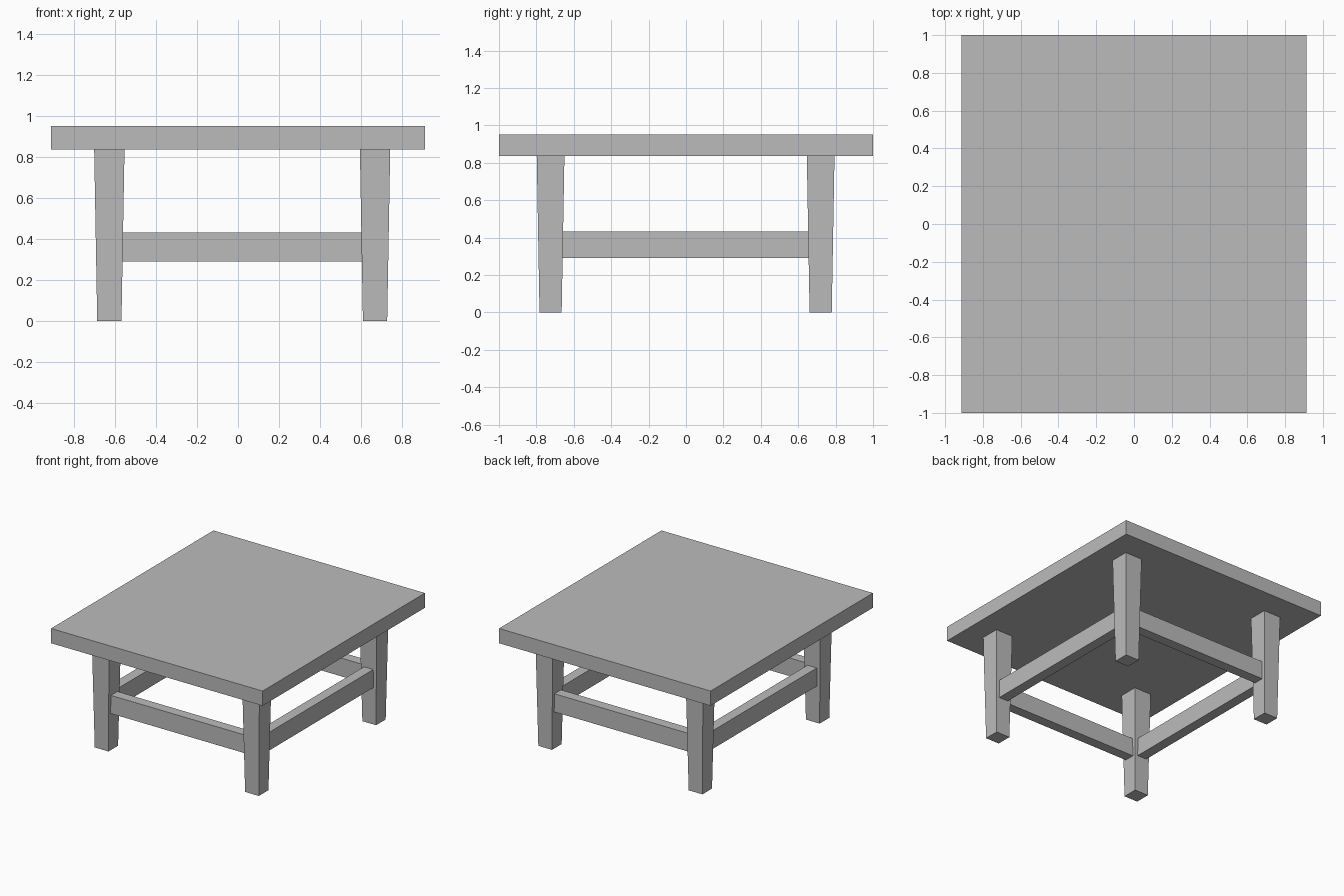
import bpy
import bmesh

cube = bpy.data.objects.get("Cube")
if cube:
    bpy.data.objects.remove(cube, do_unlink=True)

grey = bpy.data.materials.new("plain_grey")
grey.use_nodes = True
colour = (0.5, 0.5, 0.5, 1)
grey.diffuse_color = colour
grey.node_tree.nodes["Principled BSDF"].inputs["Base Color"].default_value = colour


def block(name, low, high, taper=1.0):
    """Box between two corners; taper scales its bottom face."""
    mid = [(a + b) / 2 for a, b in zip(low, high)]
    size = [b - a for a, b in zip(low, high)]
    bm = bmesh.new()
    bmesh.ops.create_cube(bm, size=1)
    for v in bm.verts:
        s = taper if v.co.z < 0 else 1.0
        v.co.x *= size[0] * s
        v.co.y *= size[1] * s
        v.co.z *= size[2]
    mesh = bpy.data.meshes.new(name)
    bm.to_mesh(mesh)
    bm.free()
    mesh.materials.append(grey)
    obj = bpy.data.objects.new(name, mesh)
    obj.location = mid
    bpy.context.collection.objects.link(obj)
    return obj


TOP_UNDER, TOP_Z = 0.835, 0.95
LEG_X = {"right": -0.628, "left": 0.669}
LEG_Y = {"front": -0.724, "back": 0.72}
LEG_HALF, LEG_TAPER = 0.074, 0.8
RAIL_HALF, RAIL_LOW, RAIL_HIGH = 0.04, 0.29, 0.432
RAIL_INSET = 0.064  # rail ends meet the tapered leg faces

# Table top
block("table_top", (-0.912, -1, TOP_UNDER), (0.912, 1, TOP_Z))

# Tapered legs
for side, x in LEG_X.items():
    for end, y in LEG_Y.items():
        block(f"{end}_{side}_leg", (x - LEG_HALF, y - LEG_HALF, 0),
              (x + LEG_HALF, y + LEG_HALF, TOP_UNDER), LEG_TAPER)

# Rails between the legs
for end, y in LEG_Y.items():
    block(f"{end}_rail",
          (LEG_X["right"] + RAIL_INSET, y - RAIL_HALF, RAIL_LOW),
          (LEG_X["left"] - RAIL_INSET, y + RAIL_HALF, RAIL_HIGH))
for side, x in LEG_X.items():
    block(f"{side}_rail",
          (x - RAIL_HALF, LEG_Y["front"] + RAIL_INSET, RAIL_LOW),
          (x + RAIL_HALF, LEG_Y["back"] - RAIL_INSET, RAIL_HIGH))
